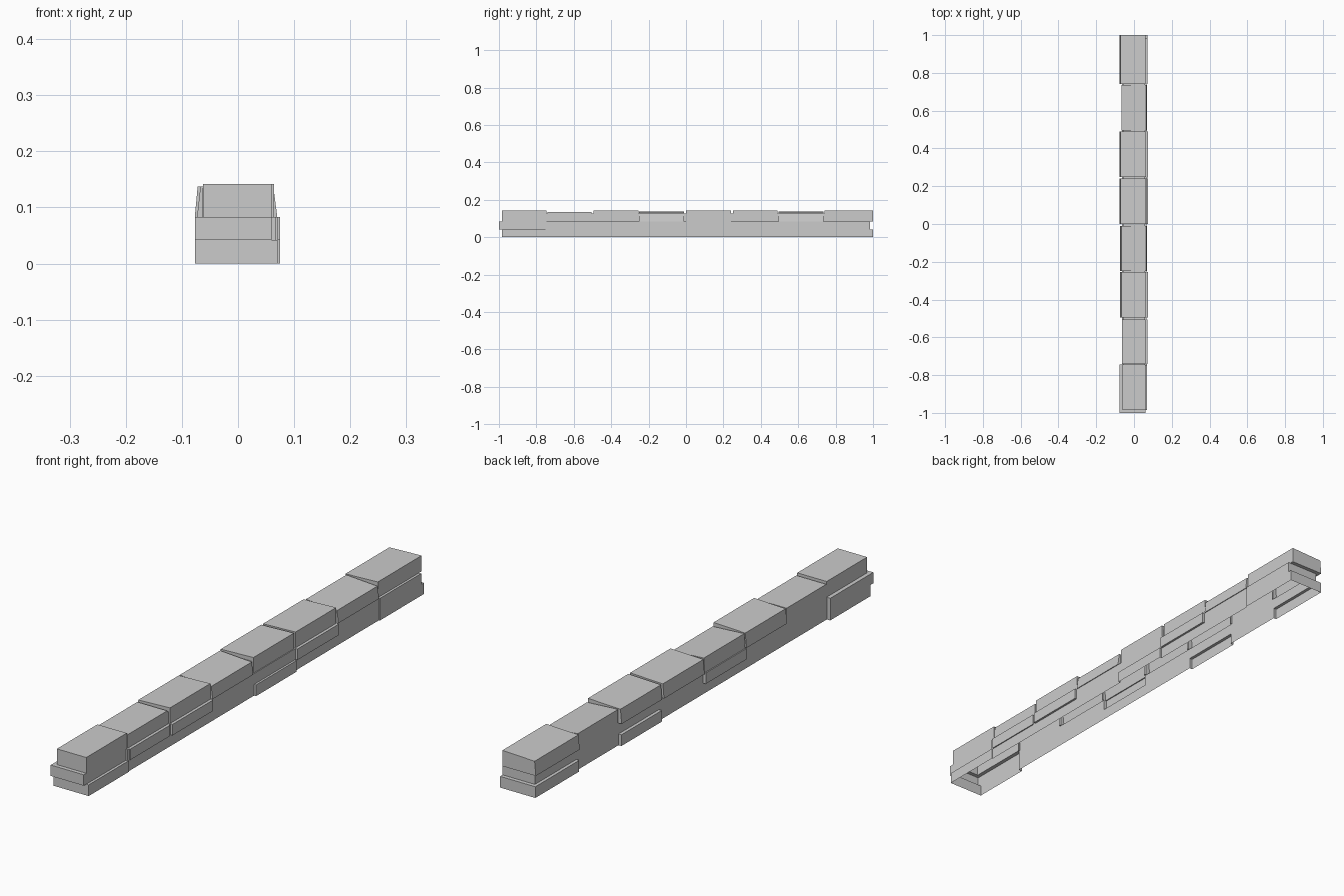
import bpy, bmesh

if "Cube" in bpy.data.objects:
    bpy.data.objects.remove(bpy.data.objects["Cube"])

Z1, Z2 = 0.042, 0.083   # tops of the lower and middle courses
blocks = bpy.data.collections.new("wall_blocks")
bpy.context.scene.collection.children.link(blocks)


def block(name, y0, y1, bottom, top, z0, zl, zr, col=blocks):
    """Extrude a four-sided section along y; bottom/top are (left x, right x)."""
    section = [(bottom[0], z0), (bottom[1], z0), (top[1], zr), (top[0], zl)]
    bm = bmesh.new()
    a = [bm.verts.new((x, y0, z)) for x, z in section]
    b = [bm.verts.new((x, y1, z)) for x, z in section]
    bm.faces.new(a)
    bm.faces.new(b[::-1])
    for i in range(4):
        j = (i + 1) % 4
        bm.faces.new((a[i], b[i], b[j], a[j]))
    bmesh.ops.recalc_face_normals(bm, faces=bm.faces)
    me = bpy.data.meshes.new(name)
    bm.to_mesh(me)
    bm.free()
    ob = bpy.data.objects.new(name, me)
    col.objects.link(ob)
    return ob


def brick(name, y0, y1, x0, x1, z0, z1):
    return block(name, y0, y1, (x0, x1), (x0, x1), z0, z1, z1)


# Core of the wall
wall = block("block_wall", -0.98, 0.985, (-0.063, 0.067), (-0.063, 0.067), 0, Z1, Z1,
             bpy.context.scene.collection)
brick("middle_core", -0.75, 0.985, -0.063, 0.067, Z1 - 0.01, Z2)
brick("upper_core", -0.97, 0.985, -0.058, 0.058, Z1 - 0.01, 0.126)

# Protruding bricks of the lower course
for y0, y1, x0, x1 in [(-0.985, -0.745, -0.077, 0.070),
                       (0.0, 0.24, -0.05, 0.075),
                       (0.25, 0.49, -0.075, 0.05),
                       (0.74, 1.0, -0.075, 0.071)]:
    brick("lower_brick", y0, y1, x0, x1, 0, Z1)

# Protruding bricks of the middle course
for y0, y1, x0, x1 in [(-1.0, -0.745, -0.077, 0.060),
                       (-0.74, -0.505, -0.05, 0.071),
                       (-0.495, -0.255, -0.05, 0.075),
                       (-0.25, -0.01, -0.075, 0.05),
                       (0.245, 0.49, -0.05, 0.075),
                       (0.74, 0.985, -0.05, 0.071)]:
    brick("middle_brick", y0, y1, x0, x1, Z1, Z2)

# Cap stones, some tilted and tapered on one side
caps = [(-0.985, -0.745, (-0.062, 0.060), (-0.062, 0.060), 0.142, 0.142),
        (-0.74, -0.505, (-0.064, 0.060), (-0.064, 0.060), 0.134, 0.134),
        (-0.495, -0.255, (-0.073, 0.064), (-0.067, 0.064), 0.137, 0.142),
        (-0.25, -0.01, (-0.071, 0.070), (-0.067, 0.064), 0.137, 0.129),
        (0.0, 0.24, (-0.077, 0.064), (-0.072, 0.064), 0.137, 0.142),
        (0.25, 0.49, (-0.076, 0.064), (-0.071, 0.064), 0.137, 0.142),
        (0.495, 0.735, (-0.065, 0.070), (-0.065, 0.064), 0.137, 0.129),
        (0.74, 1.0, (-0.077, 0.062), (-0.072, 0.062), 0.137, 0.142)]
for y0, y1, bottom, top, zl, zr in caps:
    block("cap_stone", y0, y1, bottom, top, Z2, zl, zr)

# Fuse everything into one shell
mod = wall.modifiers.new("fuse", 'BOOLEAN')
mod.operation = 'UNION'
mod.operand_type = 'COLLECTION'
mod.collection = blocks
mod.solver = 'EXACT'
mod.use_self = True
dg = bpy.context.evaluated_depsgraph_get()
fused = bpy.data.meshes.new_from_object(wall.evaluated_get(dg))
wall.modifiers.clear()
wall.data = fused
for ob in list(blocks.objects):
    bpy.data.objects.remove(ob)

# Open underside
bm = bmesh.new()
bm.from_mesh(fused)
under = [f for f in bm.faces if f.calc_center_median().z < 1e-4]
bmesh.ops.delete(bm, geom=under, context='FACES')
bm.to_mesh(fused)
bm.free()
